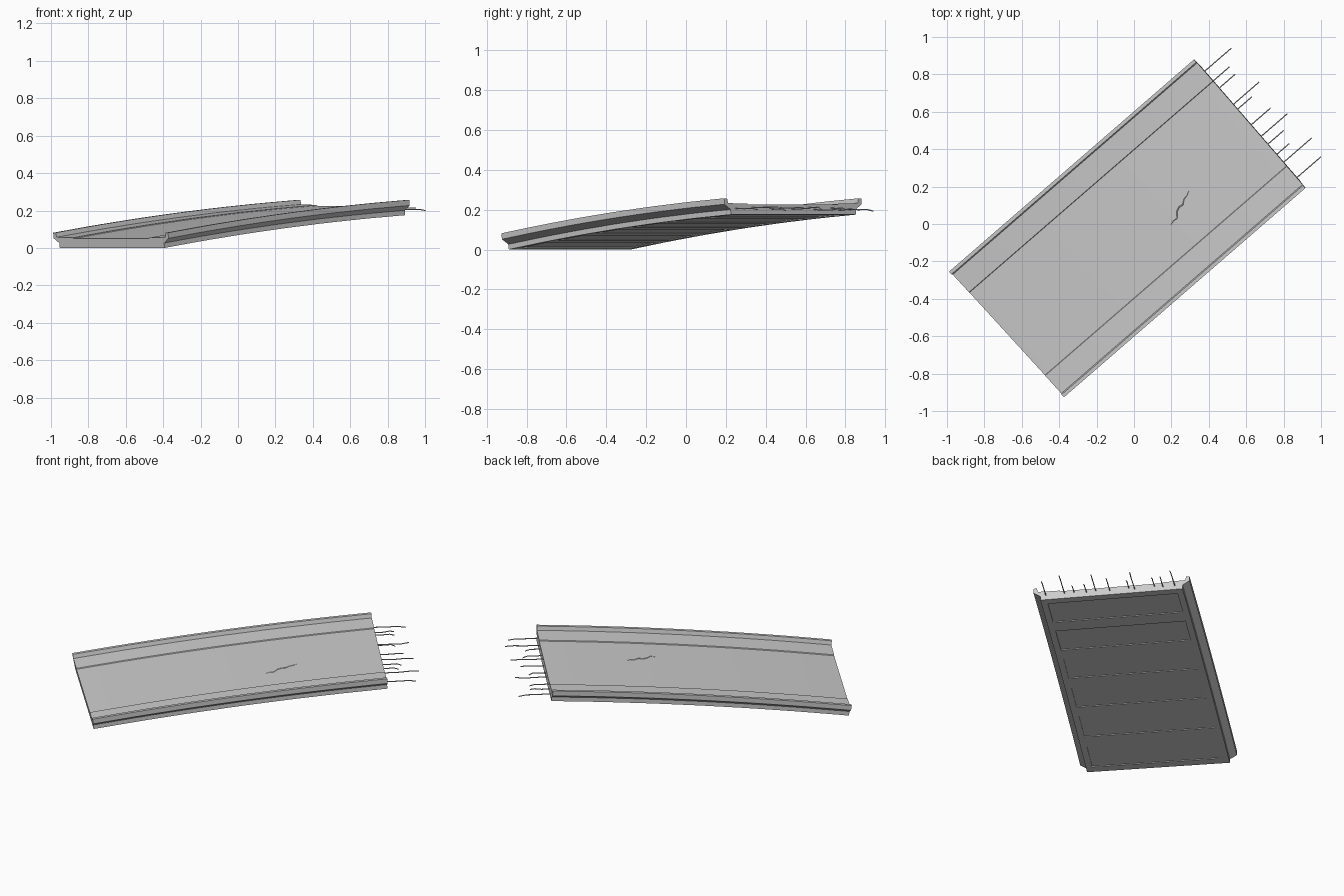
import bpy, bmesh, math, random
from mathutils import Vector

if "Cube" in bpy.data.objects:
    bpy.data.objects.remove(bpy.data.objects["Cube"])

random.seed(4)
ANG = math.radians(40.9)
U = Vector((math.cos(ANG), math.sin(ANG), 0))      # along the deck
W = Vector((math.sin(ANG), -math.cos(ANG), 0))     # across the deck
U0, U1 = -0.89, 0.823
LEN = U1 - U0


def place(t, w, h):
    """Point at fraction t along the arched soffit, offset w across and h along its normal."""
    slope = (0.175 + 0.072 * (1 - 2 * t)) / LEN
    z = 0.175 * t + 0.072 * t * (1 - t)
    n = (Vector((0, 0, 1)) - U * slope).normalized()
    skew = 0.012 * (w / 0.455) * (1 - t)
    return U * (U0 + LEN * t + skew) + W * w + Vector((0, 0, z)) + n * h


def finish(name, bm, angle=15):
    bmesh.ops.recalc_face_normals(bm, faces=bm.faces[:])
    me = bpy.data.meshes.new(name)
    bm.to_mesh(me)
    bm.free()
    ob = bpy.data.objects.new(name, me)
    bpy.context.collection.objects.link(ob)
    bpy.context.view_layer.objects.active = ob
    ob.select_set(True)
    bpy.ops.object.shade_smooth_by_angle(angle=math.radians(angle))
    ob.select_set(False)
    return ob


# bridge deck: half cross-section (w, h) from soffit to road, mirrored
half = [(0.378, 0), (0.415, 0), (0.415, 0.026), (0.455, 0.052), (0.455, 0.082),
        (0.436, 0.082), (0.43, 0.058), (0.302, 0.055), (0.299, 0.05)]
profile = half + [(-w, h) for w, h in reversed(half)]
stations = [0.0]
for i in range(6):
    stations += [(i + 0.16) / 6, (i + 0.84) / 6]
stations.append(1.0)

bm = bmesh.new()
rings = [[bm.verts.new(place(t, w, h)) for w, h in profile] for t in stations]
panels = []
n = len(profile)
for s in range(len(rings) - 1):
    for k in range(n):
        j = (k + 1) % n
        f = bm.faces.new((rings[s][k], rings[s][j], rings[s + 1][j], rings[s + 1][k]))
        if k == n - 1 and s % 2 == 1:
            panels.append(f)
bm.faces.new(rings[0])
bm.faces.new(rings[-1])

# recessed soffit panels
bmesh.ops.recalc_face_normals(bm, faces=bm.faces[:])
for f in bmesh.ops.extrude_discrete_faces(bm, faces=panels)["faces"]:
    bmesh.ops.translate(bm, verts=f.verts[:], vec=f.normal * -0.005 if f.normal.length else (0, 0, 0.005))
finish("bridge_deck", bm)

# broken reinforcing bars: tip positions (x, y) in plan
tips = [(0.52, 0.94), (0.51, 0.84), (0.54, 0.80), (0.67, 0.76), (0.63, 0.68), (0.73, 0.62),
        (0.82, 0.59), (0.80, 0.50), (0.83, 0.43), (0.95, 0.46), (1.0, 0.36)]
for i, (x, y) in enumerate(tips):
    tip = Vector((x, y, 0))
    w, reach = tip.dot(W), tip.dot(U) - U1
    z = 0.205 + random.uniform(-0.006, 0.006)
    path = [(U1 - 0.04, 0), (U1 + reach * 0.4, random.uniform(-0.003, 0.003)),
            (U1 + reach * 0.75, random.uniform(-0.006, 0.006)),
            (U1 + reach, random.uniform(-0.012, 0.005))]
    bm = bmesh.new()
    loops = []
    for u, dz in path:
        c = U * u + W * w + Vector((0, 0, z + dz))
        loops.append([bm.verts.new(c + W * 0.003 * math.cos(a * math.pi / 3)
                                   + Vector((0, 0, 0.003 * math.sin(a * math.pi / 3))))
                      for a in range(6)])
    for a, b in zip(loops, loops[1:]):
        for k in range(6):
            j = (k + 1) % 6
            bm.faces.new((a[k], a[j], b[j], b[k]))
    bm.faces.new(loops[0])
    bm.faces.new(loops[-1])
    finish(f"rebar_{i + 1}", bm, 65)

# low jagged crack ridge in the road surface
bm = bmesh.new()
rows = []
for i in range(9):
    s = i / 8
    t = (0.15 + 0.19 * s - U0) / LEN
    w = 0.14 - 0.08 * s + random.uniform(-0.012, 0.012)
    r = 0.001 + 0.005 * math.sin(math.pi * s)
    rows.append([bm.verts.new(place(t, w + d, h)) for d, h in
                 ((-r, 0.048), (0, 0.0505 + 0.3 * r), (r, 0.048))])
for a, b in zip(rows, rows[1:]):
    for k in range(3):
        j = (k + 1) % 3
        bm.faces.new((a[k], a[j], b[j], b[k]))
bm.faces.new(rows[0])
bm.faces.new(rows[-1])
finish("road_crack", bm)
